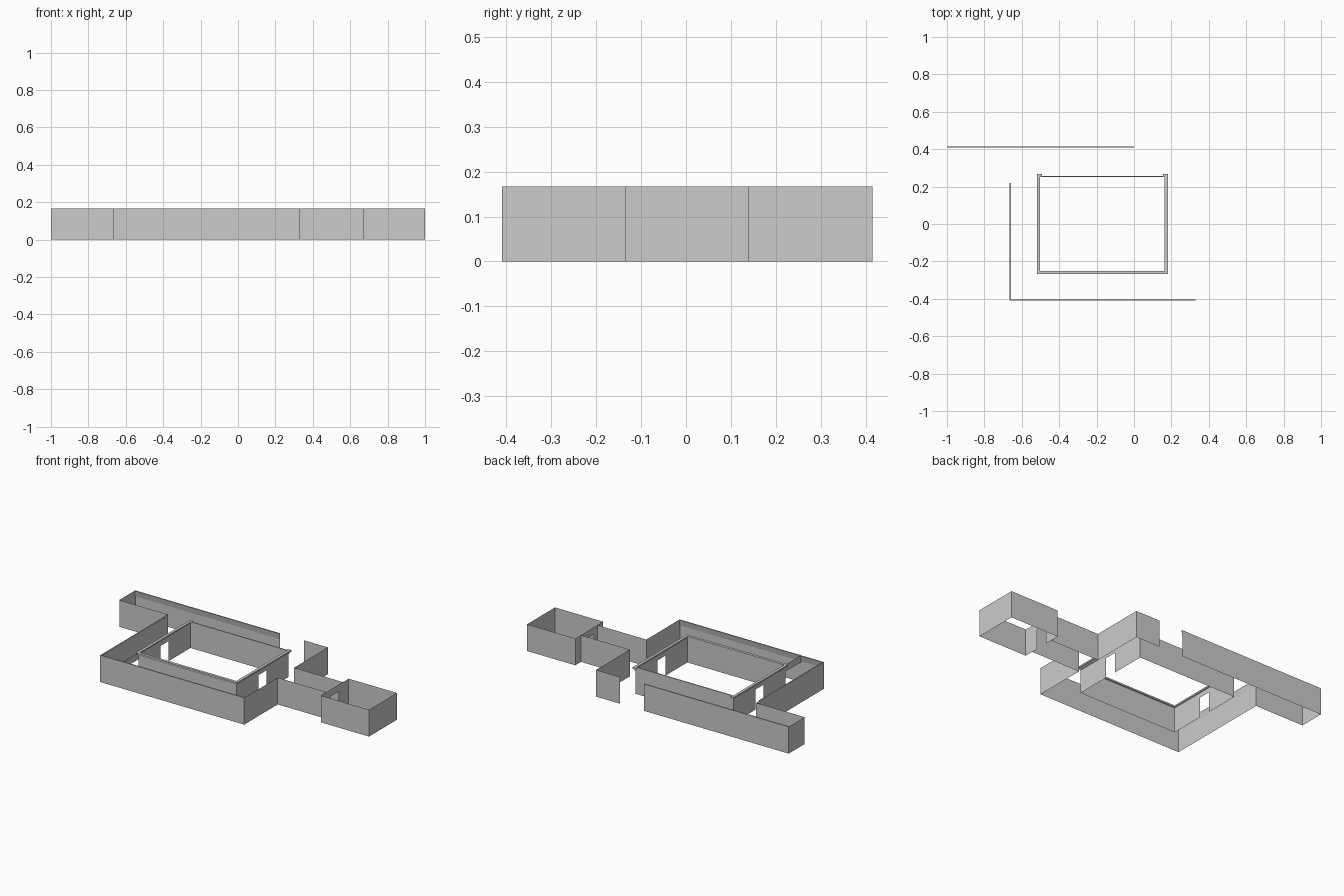
import bpy
from mathutils import Vector

if "Cube" in bpy.data.objects:
    bpy.data.objects.remove(bpy.data.objects["Cube"])

H = 0.167       # wall height
DOOR_H = 0.125  # door head height
DOOR_W = 0.04   # half width of a doorway


def make_object(name, verts, faces):
    mesh = bpy.data.meshes.new(name)
    mesh.from_pydata(verts, [], faces)
    mesh.update()
    ob = bpy.data.objects.new(name, mesh)
    bpy.context.collection.objects.link(ob)
    return ob


def sweep(name, path, profile):
    """Sweep (offset to the left, height) points along a mitred plan path."""
    pts = [Vector(p) for p in path]
    dirs = [(b - a).normalized() for a, b in zip(pts, pts[1:])]
    verts, faces, n = [], [], len(profile)
    for i, p in enumerate(pts):
        d0, d1 = dirs[max(i - 1, 0)], dirs[min(i, len(dirs) - 1)]
        n0, n1 = Vector((-d0.y, d0.x)), Vector((-d1.y, d1.x))
        miter = (n0 + n1) / (1 + n0.dot(n1))
        for off, z in profile:
            q = p + miter * off
            verts.append((q.x, q.y, z))
    for i in range(len(pts) - 1):
        for j in range(n - 1):
            a = i * n + j
            faces.append((a, a + n, a + n + 1, a + 1))
    return make_object(name, verts, faces)


def wall(name, path, z0=0.0, z1=H):
    return sweep(name, path, [(0, z0), (0, z1)])


def door_wall(name, x, y0, y1):
    """Wall along y with a doorway centred on y = 0."""
    wall(name + "_front_part", [(x, y0), (x, -DOOR_W)])
    wall(name + "_back_part", [(x, DOOR_W), (x, y1)])
    wall(name + "_door_head", [(x, -DOOR_W), (x, DOOR_W)], DOOR_H, H)


# Outer corridor walls, open at the back between x = 0 and x = 0.165
wall("outer_wall_main", [(0, .415), (-1, .415), (-1, .257), (-.665, .257),
                         (-.665, -.41), (.33, -.41), (.33, -.08), (.667, -.08)])
wall("outer_wall_back_right", [(.667, .083), (.33, .083), (.33, .415), (.165, .415)])

# Side room on the right
wall("side_room_walls", [(.667, -.136), (1, -.136), (1, .139), (.667, .139)])
door_wall("side_room_entry", .667, -.136, .139)

# Central hall with doorways left and right
L, R, F, B = -.508, .17, -.256, .256
wall("hall_front_wall", [(L, F), (R, F)])
wall("hall_back_wall", [(L, B), (R, B)])
door_wall("hall_left_wall", L, F, B)
door_wall("hall_right_wall", R, F, B)

# Header beam across the corridor
wall("corridor_header", [(L, -.41), (L, F)], DOOR_H, H)

# Stepped cornice outside the hall, with short returns at the back corners
steps = [(0, .145), (.004, .147), (.005, .155), (.011, .158), (.011, H), (0, H)]
sweep("hall_cornice", [(L + .015, B), (L, B), (L, F), (R, F), (R, B), (R - .015, B)],
      [(-o, z) for o, z in steps])
# Slim trim inside the hall
sweep("hall_inner_trim", [(L, B), (L, F), (R, F), (R, B), (L, B)],
      [(0, .155), (.006, .158), (.006, H), (0, H)])

# Sloping bands at the top of the outer corridor walls
band = [(0, .13), (.007, H), (0, H)]
sweep("back_wall_band", [(0, .415), (-1, .415)], band)
sweep("front_wall_band", [(-.665, .22), (-.665, -.41), (.33, -.41)], band)
